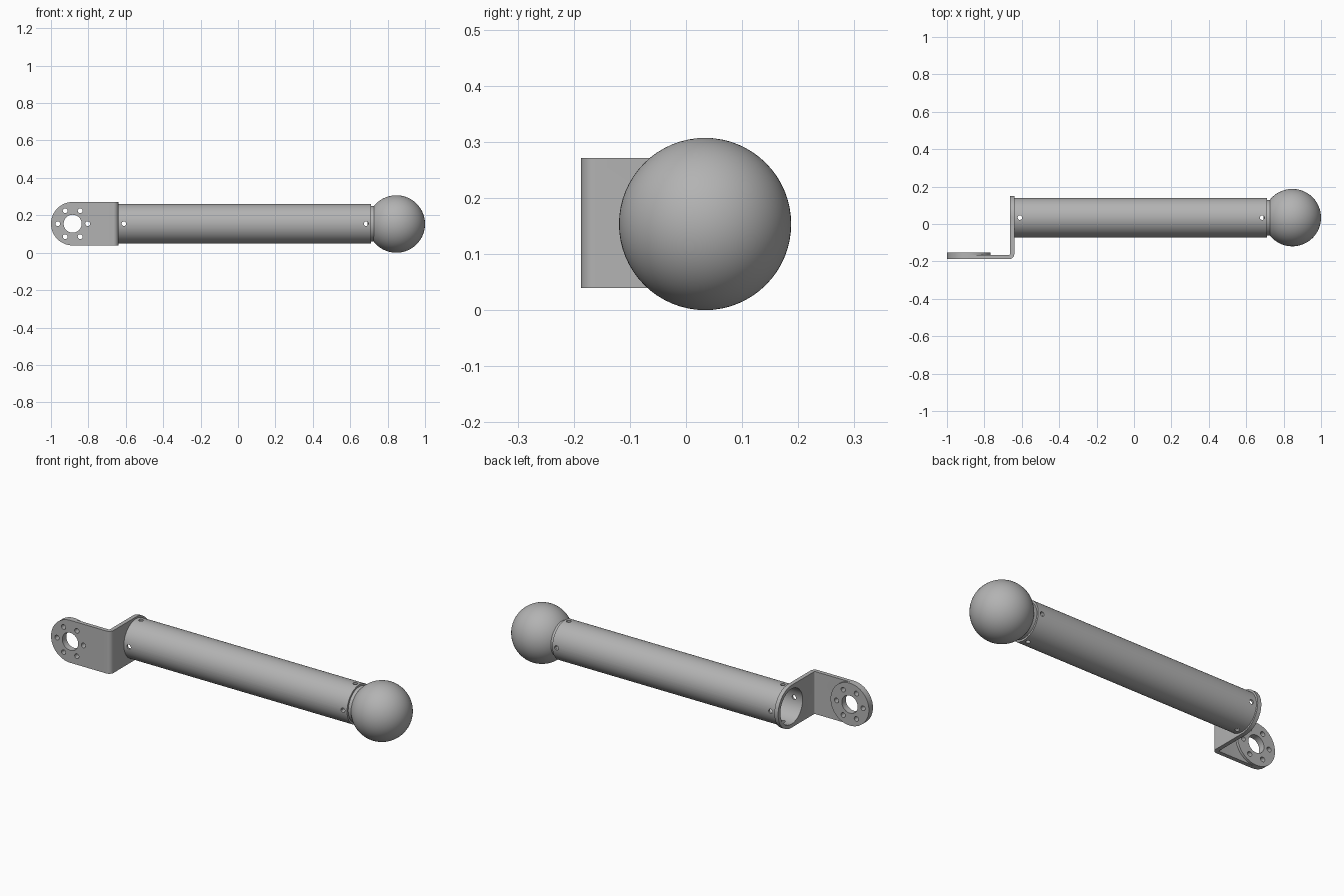
import bpy, bmesh, math
from mathutils import Vector

cube = bpy.data.objects.get("Cube")
if cube:
    bpy.data.objects.remove(cube, do_unlink=True)

steel = bpy.data.materials.new("brushed_grey")
steel.use_nodes = True
GREY = (0.45, 0.45, 0.45, 1)
steel.diffuse_color = GREY
steel.node_tree.nodes["Principled BSDF"].inputs["Base Color"].default_value = GREY

CY, CZ = 0.034, 0.155          # tube axis
EYE_X = -0.884                 # centre of the mounting eye
W = 0.116                      # half width of the bracket
TUBE_A, TUBE_B = -0.64, 0.71   # tube ends
FRONT = -0.187                 # outer face of the mounting plate
T = 0.022                      # plate thickness


def arc(cx, cy, r, a0, a1, n):
    steps = [math.radians(a0 + (a1 - a0) * i / n) for i in range(n + 1)]
    return [(cx + r * math.cos(a), cy + r * math.sin(a)) for a in steps]


def prism(name, outline, axis, lo, hi):
    """Extrude a 2D outline along an axis; the outline uses the other two axes in order."""
    def place(p, d):
        v = list(p)
        v.insert("xyz".index(axis), d)
        return Vector(v)
    bm = bmesh.new()
    face = bm.faces.new([bm.verts.new(place(p, lo)) for p in outline])
    out = bmesh.ops.extrude_face_region(bm, geom=[face])
    shift = place((0, 0), hi - lo)
    bmesh.ops.translate(bm, vec=shift, verts=[g for g in out["geom"] if isinstance(g, bmesh.types.BMVert)])
    bmesh.ops.recalc_face_normals(bm, faces=bm.faces)
    mesh = bpy.data.meshes.new(name)
    bm.to_mesh(mesh)
    bm.free()
    obj = bpy.data.objects.new(name, mesh)
    bpy.context.collection.objects.link(obj)
    mesh.materials.append(steel)
    return obj


def rod(name, c, r, axis, lo, hi, n=64):
    return prism(name, arc(c[0], c[1], r, 0, 360, n)[:-1], axis, lo, hi)


def select(obj):
    bpy.ops.object.select_all(action="DESELECT")
    obj.select_set(True)
    bpy.context.view_layer.objects.active = obj


def carve(obj, cutter, operation="DIFFERENCE"):
    cutter.hide_render = True
    select(obj)
    mod = obj.modifiers.new("carve", "BOOLEAN")
    mod.operation, mod.solver, mod.object = operation, "EXACT", cutter
    bpy.ops.object.modifier_apply(modifier=mod.name)
    bpy.data.objects.remove(cutter, do_unlink=True)


def smooth(obj):
    select(obj)
    bpy.ops.object.shade_smooth_by_angle(angle=math.radians(30))


# Bent bracket: L section, trimmed to round ends
ro, ri = 0.026, 0.006
profile = [(-1.05, FRONT)]
profile += arc(TUBE_A - ro, FRONT + ro, ro, -90, 0, 8)
profile += [(TUBE_A, 0.2), (TUBE_A - T, 0.2)]
profile += arc(TUBE_A - T - ri, FRONT + T + ri, ri, 0, -90, 4)
profile += [(-1.05, FRONT + T)]
bracket = prism("bent_bracket", profile, "z", -0.05, 0.4)
eye_end = arc(EYE_X, CZ, W, 90, 270, 32) + [(0, CZ - W), (0, CZ + W)]
carve(bracket, prism("cutter", eye_end, "y", -0.4, 0.4), "INTERSECT")
tube_end = arc(CY, CZ, W, -90, 90, 32) + [(-0.4, CZ + W), (-0.4, CZ - W)]
carve(bracket, prism("cutter", tube_end, "x", -1.2, 0.2), "INTERSECT")
carve(bracket, rod("cutter", (CY, CZ), 0.096, "x", -0.75, -0.55))

# Raised disc behind the mounting eye
boss = rod("eye_disc", (EYE_X, CZ), W, "y", FRONT + T, -0.152)

# Centre hole and six bolt holes through plate and disc
for part in (bracket, boss):
    carve(part, rod("cutter", (EYE_X, CZ), 0.048, "y", -0.3, -0.1, 48))
    for i in range(6):
        a = math.radians(60 * i)
        c = (EYE_X + 0.08 * math.cos(a), CZ + 0.08 * math.sin(a))
        carve(part, rod("cutter", c, 0.013, "y", -0.3, -0.1, 20))

# Hollow tube, and the plug that holds the ball
tube = rod("tube", (CY, CZ), 0.106, "x", TUBE_A, TUBE_B, 96)
carve(tube, rod("cutter", (CY, CZ), 0.096, "x", -0.8, 0.8, 96))
plug = rod("ball_plug", (CY, CZ), 0.0955, "x", 0.64, 0.74, 96)

# Cross-drilled pin holes at both ends
for x, parts in ((-0.61, [tube]), (0.685, [tube, plug])):
    for part in parts:
        carve(part, rod("cutter", (x, CZ), 0.012, "y", -0.3, 0.3, 20))
        carve(part, rod("cutter", (x, CY), 0.012, "z", -0.1, 0.4, 20))

# Ball
bpy.ops.mesh.primitive_uv_sphere_add(segments=64, ring_count=32, radius=0.1535, location=(0.8465, CY, 0.1535))
ball = bpy.context.object
ball.name = "ball"
ball.data.materials.append(steel)

for part in (bracket, boss, tube, plug, ball):
    smooth(part)
